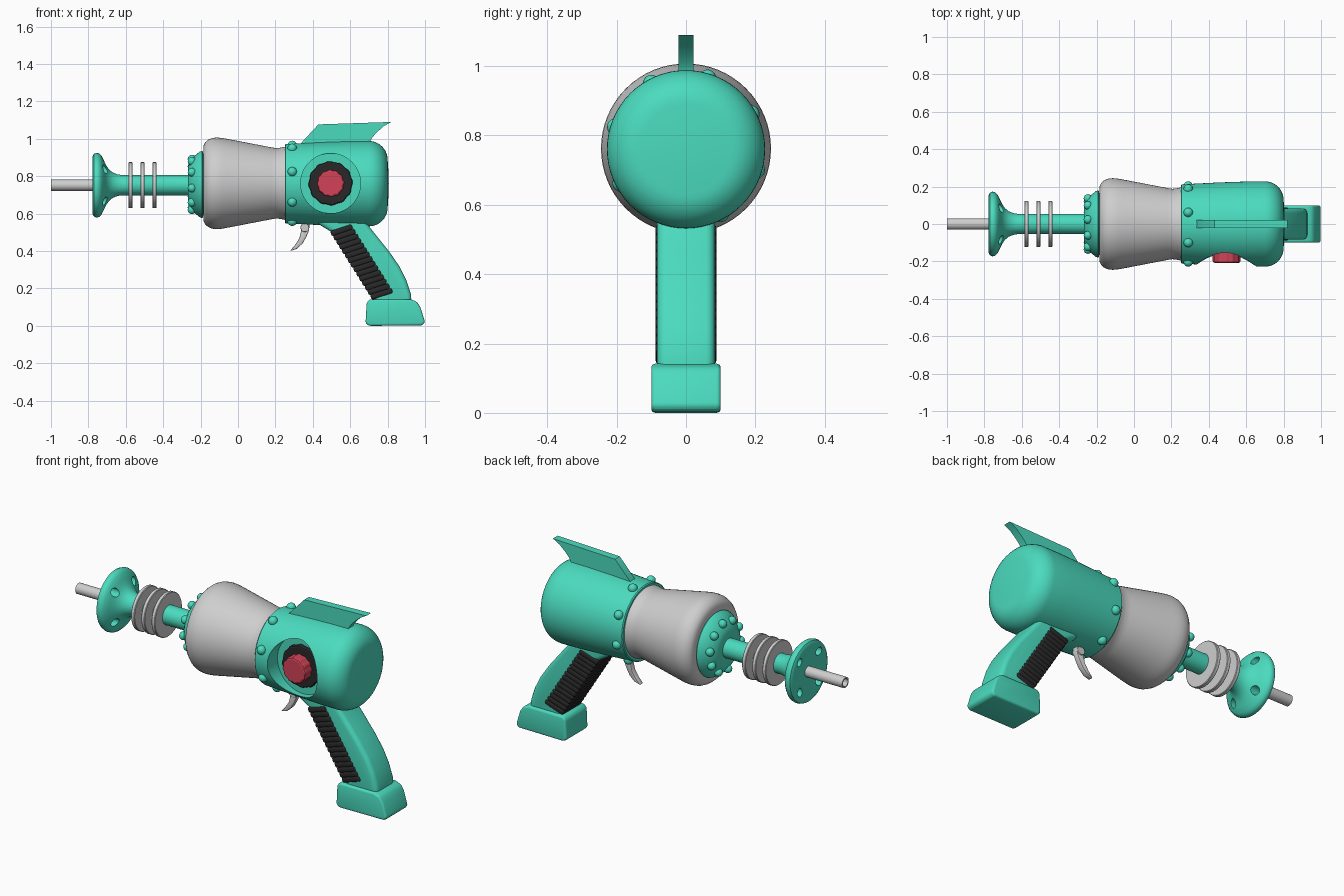
import bpy, bmesh, math
from mathutils import Matrix, Vector

if "Cube" in bpy.data.objects:
    bpy.data.objects.remove(bpy.data.objects["Cube"])


def material(name, rgb):
    m = bpy.data.materials.new(name)
    m.diffuse_color = (*rgb, 1)
    m.use_nodes = True
    m.node_tree.nodes["Principled BSDF"].inputs["Base Color"].default_value = m.diffuse_color
    return m


TEAL = material("teal", (0.07, 0.71, 0.52))
GREY = material("light_grey", (0.62, 0.62, 0.62))
BLACK = material("black", (0.022, 0.022, 0.022))
RED = material("red", (0.64, 0.055, 0.095))
ZB, ZM = 0.752, 0.762   # axis heights of barrel and main body


def finish(bm, name, mat, bevel=0, angle=40, segs=3):
    bmesh.ops.recalc_face_normals(bm, faces=bm.faces)
    me = bpy.data.meshes.new(name)
    bm.to_mesh(me)
    bm.free()
    ob = bpy.data.objects.new(name, me)
    bpy.context.collection.objects.link(ob)
    me.materials.append(mat)
    if bevel:
        m = ob.modifiers.new("bevel", 'BEVEL')
        m.width, m.segments, m.limit_method = bevel, segs, 'ANGLE'
        m.angle_limit = math.radians(35)
        apply(ob, m)
    smooth(ob, angle)
    return ob


def select(ob):
    bpy.ops.object.select_all(action='DESELECT')
    ob.select_set(True)
    bpy.context.view_layer.objects.active = ob


def apply(ob, mod):
    select(ob)
    bpy.ops.object.modifier_apply(modifier=mod.name)


def smooth(ob, angle=40):
    select(ob)
    bpy.ops.object.shade_smooth_by_angle(angle=math.radians(angle))


def lathe(name, mat, profile, z, closed=False, segs=64):
    """Revolve (x, radius) points about the x axis at height z."""
    bm = bmesh.new()
    rings = [[bm.verts.new((x, r * math.sin(a), z + r * math.cos(a)))
              for a in (2 * math.pi * i / segs for i in range(segs))] for x, r in profile]
    pairs = list(zip(rings, rings[1:])) + ([(rings[-1], rings[0])] if closed else [])
    for p, q in pairs:
        for i in range(segs):
            j = (i + 1) % segs
            bm.faces.new((p[i], p[j], q[j], q[i]))
    bmesh.ops.remove_doubles(bm, verts=bm.verts, dist=1e-5)
    return finish(bm, name, mat)


def slab(name, mat, profile, half, bevel=0, segs=3):
    """Extrude an (x, z) outline to y = +-half."""
    bm = bmesh.new()
    f = bm.faces.new([bm.verts.new((x, -half, z)) for x, z in profile])
    ext = bmesh.ops.extrude_face_region(bm, geom=[f])
    bmesh.ops.translate(bm, vec=(0, 2 * half, 0),
                        verts=[v for v in ext['geom'] if isinstance(v, bmesh.types.BMVert)])
    return finish(bm, name, mat, bevel, 40, segs)


def disc(name, mat, x, z, r, y0, y1, bevel=0, notch=0, n=48):
    """Disc facing -y, with an optional scalloped edge."""
    pts = []
    for i in range(n):
        a = 2 * math.pi * i / n
        rr = r - notch * (i // 2 % 2)
        pts.append((x + rr * math.cos(a), z + rr * math.sin(a)))
    ob = slab(name, mat, pts, (y1 - y0) / 2, 0)
    ob.data.transform(Matrix.Translation((0, (y0 + y1) / 2, 0)))
    if bevel:
        m = ob.modifiers.new("bevel", 'BEVEL')
        m.width, m.segments, m.limit_method = bevel, 2, 'ANGLE'
        m.angle_limit = math.radians(70)
        apply(ob, m)
        smooth(ob)
    return ob


def cut(ob, cutter):
    m = ob.modifiers.new("cut", 'BOOLEAN')
    m.operation, m.object, m.solver = 'DIFFERENCE', cutter, 'EXACT'
    apply(ob, m)
    bpy.data.objects.remove(cutter)
    smooth(ob)


def rivets(name, x, z, r, size, count, start):
    bm = bmesh.new()
    for i in range(count):
        a = math.radians(start + 360 * i / count)
        bmesh.ops.create_uvsphere(bm, u_segments=16, v_segments=10, radius=size,
                                  matrix=Matrix.Translation((x, r * math.sin(a), z + r * math.cos(a))))
    return finish(bm, name, TEAL)


# Barrel: hollow tip, flared muzzle with rod, cooling rings
lathe("barrel_tip", GREY, [(-1, .03), (-.72, .03), (-.72, .022), (-1, .022)], ZB, True, 32)
muzzle = lathe("muzzle_and_rod", TEAL,
               [(-.765, 0), (-.768, .09), (-.776, .135), (-.777, .155), (-.77, .168), (-.757, .173),
                (-.743, .17), (-.73, .158), (-.716, .13), (-.704, .105), (-.69, .085), (-.67, .068),
                (-.645, .058), (-.62, .054), (-.2, .054), (-.2, 0)], ZB)
bm = bmesh.new()
for k in range(4):
    a = math.radians(45 + 90 * k)
    bmesh.ops.create_cone(bm, cap_ends=True, segments=24, radius1=.023, radius2=.023, depth=.3,
                          matrix=Matrix.Translation((-.74, .12 * math.sin(a), ZB + .12 * math.cos(a)))
                          @ Matrix.Rotation(math.pi / 2, 4, 'Y'))
cut(muzzle, finish(bm, "hole_cutter", TEAL))
for k in range(3):
    x = -.575 + .064 * k
    lathe("cooling_ring_%d" % (k + 1), GREY,
          [(x - .011, 0), (x - .011, .12), (x - .008, .123), (x + .008, .123), (x + .011, .12), (x + .011, 0)], ZB)

# Front cap with rivets
lathe("front_cap", TEAL, [(-.268, 0), (-.268, .085), (-.263, .105), (-.25, .13), (-.23, .155),
                          (-.205, .175), (-.193, .18), (-.188, .176), (-.188, .165), (-.15, .165), (-.15, 0)], ZB + .004)
rivets("cap_rivets", -.246, ZB + .004, .138, .023, 10, 10)

# Grey middle body
lathe("middle_body", GREY, [(-.18, 0), (-.185, .185), (-.183, .205), (-.175, .22), (-.16, .233), (-.14, .242),
                            (-.115, .245), (-.09, .243), (-.06, .238), (.18, .192), (.205, .188), (.225, .19), (.26, .197), (.26, 0)], ZM)

# Rear body with domed end
arc = [(.70 + .1 * math.sin(t), .128 + .1 * math.cos(t)) for t in (math.pi / 2 * i / 10 for i in range(11))]
rear = lathe("rear_body", TEAL, [(.25, 0), (.25, .207), (.255, .212), (.45, .222), (.6, .227)] + arc
             + [(.804, .07), (.806, 0)], ZM - .002)
cut(rear, disc("recess_cutter", TEAL, .495, ZM, .16, -.4, -.125, n=64))
rivets("body_rivets", .29, ZM, .212, .025, 8, -28)

# Side button
disc("button_collar", BLACK, .495, ZM, .118, -.15, -.11, .008, .004)
disc("button", RED, .495, ZM, .074, -.208, -.12, .01, .004)

# Top fin
slab("fin", TEAL, [(.33, .95), (.335, .975), (.43, 1.077), (.82, 1.09), (.78, 1.068), (.745, 1.037),
                   (.72, 1.01), (.70, .975), (.70, .95)], .021)

# Trigger
slab("trigger", GREY, [(.34, .58), (.385, .58), (.38, .51), (.365, .475), (.345, .44), (.315, .412),
                       (.277, .40), (.305, .432), (.328, .468), (.338, .51)], .016, .005, 2)
disc("trigger_pivot", GREY, .357, .525, .023, -.022, .022, .004, n=24)

# Grip and its foot
slab("grip", TEAL, [(.42, .60), (.42, .55), (.45, .532), (.503, .50), (.56, .42), (.65, .27), (.72, .15), (.73, .08),
                    (.93, .08), (.925, .17), (.90, .245), (.865, .315), (.81, .395), (.75, .47), (.69, .545), (.66, .60)],
     .083, .03, 4)
slab("grip_foot", TEAL, [(.682, .015), (.70, 0), (.985, .002), (1.0, .02), (.975, .10), (.955, .13), (.92, .142),
                         (.705, .142), (.688, .125)], .1, .022, 4)

# Ribbed grip pad
top, bottom = Vector((.555, 0, .512)), Vector((.768, 0, .172))
bm = bmesh.new()
for i in range(15):
    c = top.lerp(bottom, i / 14)
    bmesh.ops.create_cube(bm, size=1, matrix=Matrix.Translation(c)
                          @ Matrix.Rotation(math.radians(-18), 4, 'Y') @ Matrix.Diagonal((.122, .176, .032, 1)))
finish(bm, "grip_ribs", BLACK, .011)
